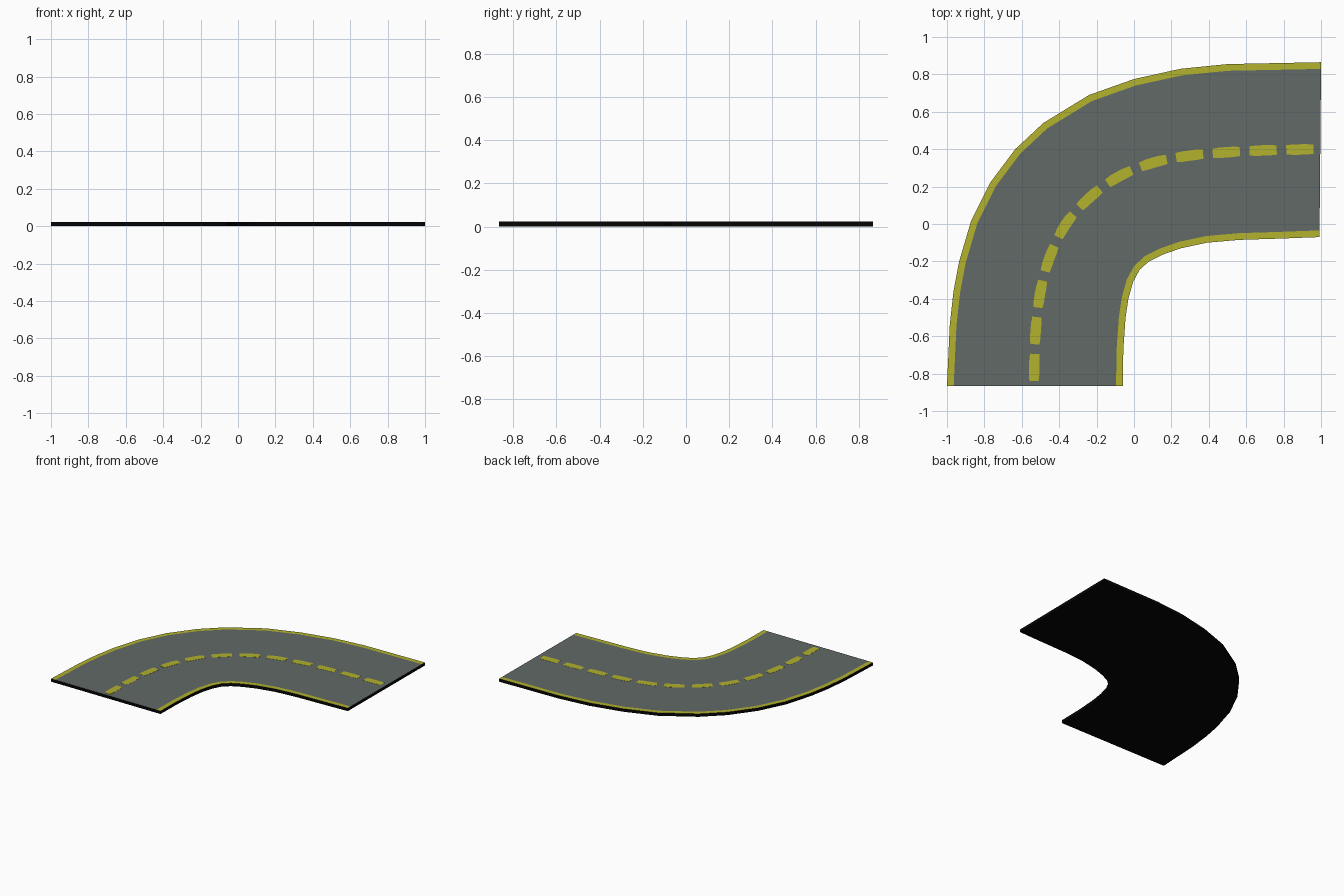
import bpy, bmesh
from mathutils import Vector

if "Cube" in bpy.data.objects:
    bpy.data.objects.remove(bpy.data.objects["Cube"])

HEIGHT = 0.023      # slab thickness
LINE = 0.036        # edge line width
DASH = 0.056        # centre dash width


def material(name, rgb):
    m = bpy.data.materials.new(name)
    m.diffuse_color = (*rgb, 1)
    m.use_nodes = True
    m.node_tree.nodes["Principled BSDF"].inputs["Base Color"].default_value = m.diffuse_color
    return m


ASPHALT = material("asphalt grey", (0.122, 0.144, 0.136))
YELLOW = material("line yellow", (0.445, 0.445, 0.028))
BLACK = material("base black", (0.0015, 0.0015, 0.0015))

# Matching stations along the outer and inner kerb of the bend
OUTER = [Vector(p) for p in (
    (-1, -.865), (-.985, -.54), (-.965, -.36), (-.935, -.2), (-.87, .02), (-.77, .22), (-.635, .4),
    (-.485, .54), (-.24, .69), (0, .775), (.25, .83), (.5, .855), (1, .865))]
INNER = [Vector(p) for p in (
    (-.06, -.865), (-.057, -.67), (-.045, -.5), (-.03, -.4), (-.005, -.31), (.03, -.245), (.08, -.2),
    (.15, -.165), (.25, -.13), (.39, -.1), (.56, -.085), (.78, -.078), (.992, -.07))]
# Centre line path, running the same way
CENTRE = [Vector(p) for p in (
    (-.535, -.84), (-.525, -.56), (-.495, -.335), (-.44, -.15), (-.35, .02), (-.21, .165),
    (-.065, .262), (.11, .33), (.3, .366), (.49, .383), (.68, .393), (.96, .4))]


def offset(path, dist):
    """Move a path to its right; the ends slide along the cut edges."""
    out = []
    for i, p in enumerate(path):
        if i == 0:
            n = Vector((1, 0))
        elif i == len(path) - 1:
            n = Vector((0, -1))
        else:
            t = (path[i + 1] - path[i - 1]).normalized()
            n = Vector((t.y, -t.x))
        out.append(p + n * dist)
    return out


def make_object(name, bm, mats):
    bmesh.ops.recalc_face_normals(bm, faces=bm.faces)
    mesh = bpy.data.meshes.new(name)
    bm.to_mesh(mesh)
    bm.free()
    for m in mats:
        mesh.materials.append(m)
    ob = bpy.data.objects.new(name, mesh)
    bpy.context.collection.objects.link(ob)
    return ob


def add_strip(bm, columns, z0, z1, top_mats, side_mat):
    """Closed slab between side-by-side paths, one top colour per lane."""
    top = [[bm.verts.new((p.x, p.y, z1)) for p in c] for c in columns]
    low = [[bm.verts.new((p.x, p.y, z0)) for p in c] for c in columns]

    def face(vs, mat):
        bm.faces.new(vs).material_index = mat

    last = len(columns[0]) - 1
    for c, mat in enumerate(top_mats):
        for i in range(last):
            for layer, m in ((top, mat), (low, side_mat)):
                face((layer[c][i], layer[c][i + 1], layer[c + 1][i + 1], layer[c + 1][i]), m)
        for i in (0, last):
            face((top[c][i], top[c + 1][i], low[c + 1][i], low[c][i]), side_mat)
    for c in (0, len(columns) - 1):
        for i in range(last):
            face((top[c][i], top[c][i + 1], low[c][i + 1], low[c][i]), side_mat)


def smooth_path(pts, steps=12):
    """Catmull-Rom samples through the points."""
    ext = [2 * pts[0] - pts[1]] + pts + [2 * pts[-1] - pts[-2]]
    out = []
    for i in range(len(pts) - 1):
        a, b, c, d = ext[i:i + 4]
        for k in range(steps):
            t = k / steps
            out.append(0.5 * (2 * b + (c - a) * t + (2 * a - 5 * b + 4 * c - d) * t * t
                              + (3 * b - a - 3 * c + d) * t ** 3))
    return out + [pts[-1]]


def point_at(path, dist):
    """Position and right-hand normal at a length along the path."""
    for a, b in zip(path, path[1:]):
        seg = (b - a).length
        if dist <= seg or b is path[-1]:
            t = (b - a) / seg
            return a + t * dist, Vector((t.y, -t.x))
        dist -= seg


# Road slab: edge line, asphalt, edge line on top; black sides and underside
bm = bmesh.new()
add_strip(bm, [OUTER, offset(OUTER, LINE), offset(INNER, -LINE), INNER],
          0, HEIGHT, (1, 0, 1), 2)
make_object("road_slab", bm, (ASPHALT, YELLOW, BLACK))

# Centre dashes: twelve thin plates following the bend
path = smooth_path(CENTRE)
length = sum((b - a).length for a, b in zip(path, path[1:]))
# start and end of each dash as a share of the path
COUNT, FILL = 12, 0.74
pitch = length / (COUNT - 1 + FILL)
bm = bmesh.new()
for d in range(COUNT):
    samples = [point_at(path, pitch * (d + FILL * k / 4)) for k in range(5)]
    cols = [[p + n * s * DASH * (0.5 if 0 < k < 4 else 0.44) for k, (p, n) in enumerate(samples)]
            for s in (-1, 1)]
    add_strip(bm, cols, HEIGHT - 0.001, HEIGHT + 0.001, (0,), 0)
make_object("centre_dashes", bm, (YELLOW,))
